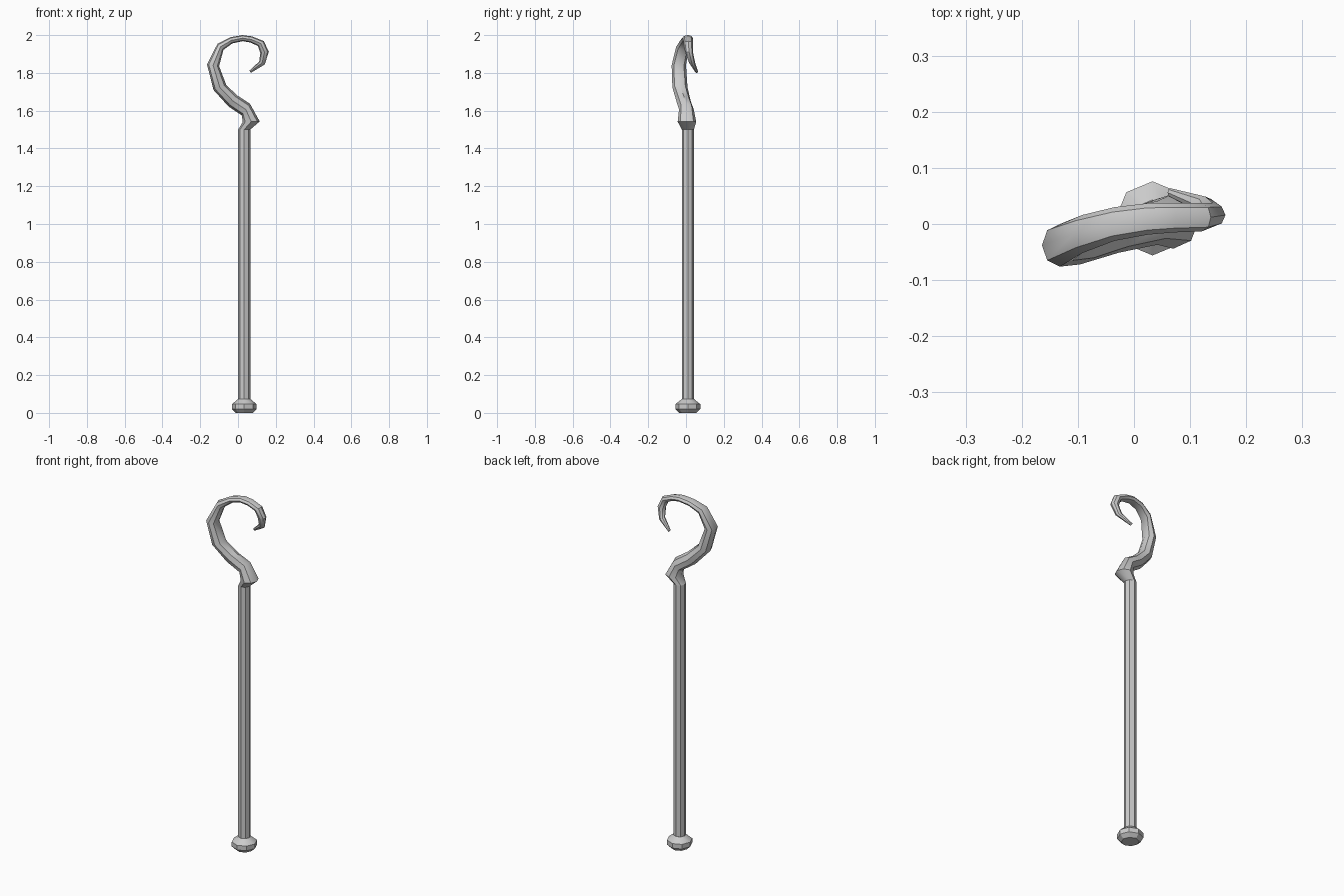
import bpy, bmesh, math

if "Cube" in bpy.data.objects:
    bpy.data.objects.remove(bpy.data.objects["Cube"])

SIDES = 8
CX, CY = 0.033, 0.01


def loft(name, rings, angle):
    """Each ring: outer (x, z), inner (x, z), y centre, y half width."""
    bm = bmesh.new()
    loops = []
    for ax, az, bx, bz, y, hw in rings:
        loop = []
        for i in range(SIDES):
            t = 2 * math.pi * i / SIDES
            c = math.cos(t) / 2
            loop.append(bm.verts.new(((ax + bx) / 2 + (ax - bx) * c,
                                      y + hw * math.sin(t),
                                      (az + bz) / 2 + (az - bz) * c)))
        loops.append(loop)
    for lo, hi in zip(loops, loops[1:]):
        for i in range(SIDES):
            j = (i + 1) % SIDES
            bm.faces.new((lo[i], lo[j], hi[j], hi[i]))
    bm.faces.new(loops[0])
    bm.faces.new(loops[-1])
    bmesh.ops.recalc_face_normals(bm, faces=bm.faces[:])
    mesh = bpy.data.meshes.new(name)
    bm.to_mesh(mesh)
    bm.free()
    ob = bpy.data.objects.new(name, mesh)
    bpy.context.collection.objects.link(ob)
    bpy.ops.object.select_all(action='DESELECT')
    ob.select_set(True)
    bpy.context.view_layer.objects.active = ob
    bpy.ops.object.shade_smooth_by_angle(angle=math.radians(angle))
    return ob


def flat_ring(r, z):
    return (CX - r, z, CX + r, z, CY, r)


# Foot knob
loft("foot_knob", [flat_ring(0.045, 0.0), flat_ring(0.066, 0.02),
                   flat_ring(0.066, 0.046), flat_ring(0.033, 0.073)], 30)

# Straight octagonal shaft
loft("shaft", [flat_ring(0.032, 0.05), flat_ring(0.032, 1.5)], 30)

# Curled, tapering crook
loft("crook", [
    (0.001, 1.5, 0.065, 1.5, 0.01, 0.032),
    (0.025, 1.54, 0.115, 1.543, 0.005, 0.049),
    (0.02, 1.575, 0.063, 1.637, 0.002, 0.039),
    (-0.05, 1.622, -0.003, 1.68, -0.013, 0.038),
    (-0.13, 1.71, -0.062, 1.735, -0.032, 0.040),
    (-0.164, 1.845, -0.10, 1.836, -0.038, 0.038),
    (-0.108, 1.955, -0.077, 1.922, -0.018, 0.034),
    (-0.04, 1.989, -0.03, 1.956, 0.0, 0.030),
    (0.024, 2.0, 0.025, 1.968, 0.009, 0.028),
    (0.075, 1.993, 0.065, 1.961, 0.011, 0.026),
    (0.137, 1.968, 0.105, 1.943, 0.012, 0.025),
    (0.163, 1.912, 0.118, 1.905, 0.016, 0.021),
    (0.142, 1.845, 0.112, 1.86, 0.033, 0.016),
    (0.068, 1.8, 0.06, 1.812, 0.056, 0.008),
], 40)
